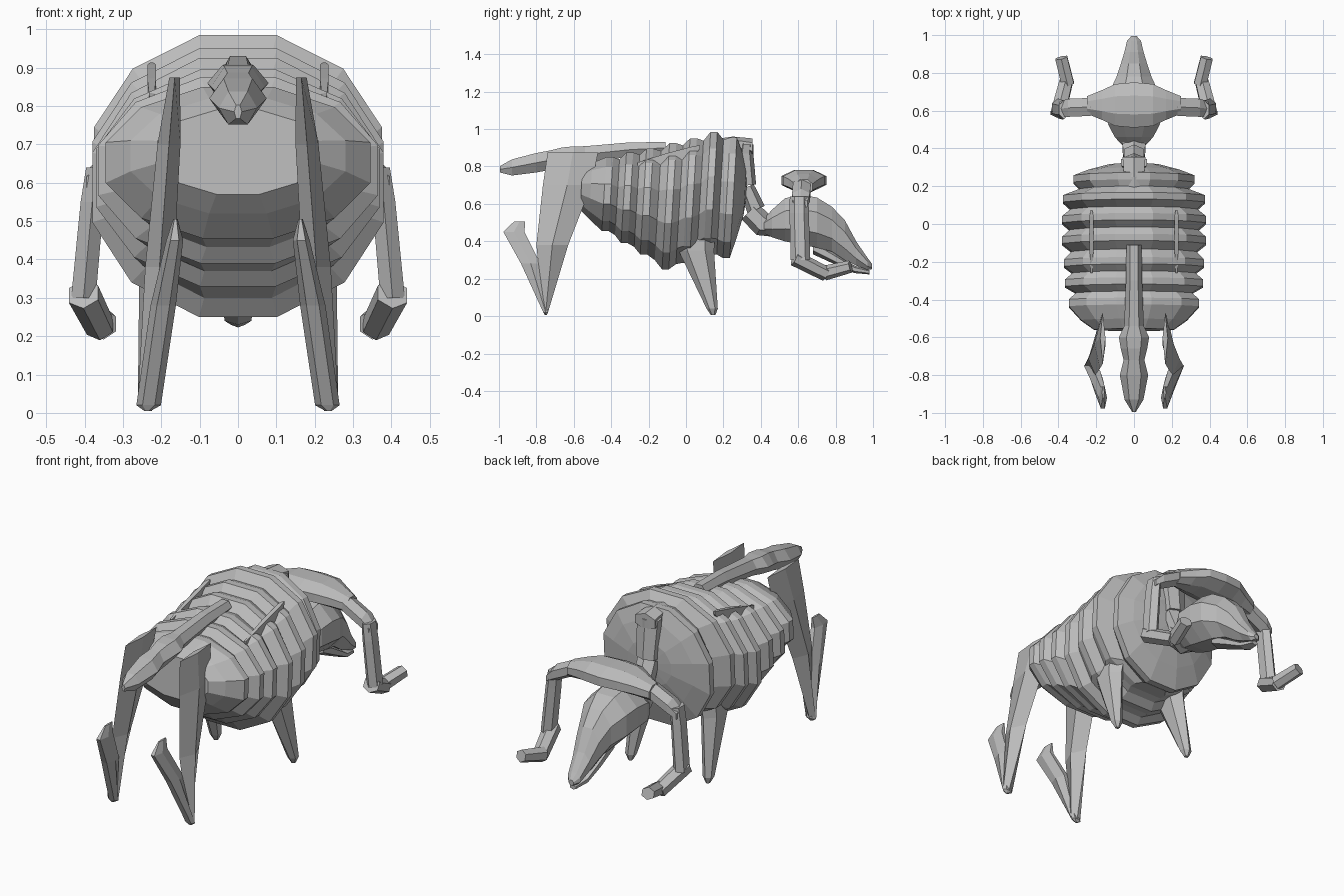
import bpy
from math import sin, cos, pi
from mathutils import Vector

cube = bpy.data.objects.get("Cube")
if cube:
    bpy.data.objects.remove(cube)

grey = bpy.data.materials.new("stone_grey")
grey.use_nodes = True
GREY = (0.5, 0.5, 0.5, 1)
grey.diffuse_color = GREY
grey.node_tree.nodes["Principled BSDF"].inputs["Base Color"].default_value = GREY

AXES = {"X": ((0, 1, 0), (0, 0, 1)), "Y": ((1, 0, 0), (0, 0, 1)), "Z": ((1, 0, 0), (0, 1, 0))}


def loft(name, stations, sides=6, axis=None, shear=0.0, phase=0.5):
    """Skin rings given as (x, y, z, radius_a, radius_b); without an axis they follow the path."""
    pts = [Vector(s[:3]) for s in stations]
    verts, faces = [], []
    for i, s in enumerate(stations):
        if axis:
            a, b = map(Vector, AXES[axis])
        else:
            t = (pts[min(i + 1, len(pts) - 1)] - pts[max(i - 1, 0)]).normalized()
            b = t.cross(Vector((1, 0, 0))).normalized()
            a = b.cross(t).normalized()
        for k in range(sides):
            ang = 2 * pi * (k + phase) / sides
            off = a * s[3] * cos(ang) + b * s[4] * sin(ang)
            off.y += shear * off.z
            verts.append(pts[i] + off)
    for i in range(len(stations) - 1):
        for k in range(sides):
            n = (k + 1) % sides
            faces.append((i * sides + k, i * sides + n, (i + 1) * sides + n, (i + 1) * sides + k))
    faces.append(tuple(range(sides)))
    faces.append(tuple(range(len(verts) - sides, len(verts))))
    mesh = bpy.data.meshes.new(name)
    mesh.from_pydata(verts, [], faces)
    mesh.materials.append(grey)
    obj = bpy.data.objects.new(name, mesh)
    bpy.context.collection.objects.link(obj)
    bpy.context.view_layer.objects.active = obj
    obj.select_set(True)
    bpy.ops.object.mode_set(mode="EDIT")
    bpy.ops.mesh.select_all(action="SELECT")
    bpy.ops.mesh.normals_make_consistent(inside=False)
    bpy.ops.object.mode_set(mode="OBJECT")
    obj.select_set(False)


def pair(name, stations, **kw):
    """Same part on both sides."""
    loft("left_" + name, stations, **kw)
    loft("right_" + name, [(-s[0],) + tuple(s[1:]) for s in stations], **kw)


def ring(y, half_width, top, bottom):
    k = cos(pi / 12)
    return (0, y, (top + bottom) / 2, half_width / k, (top - bottom) / 2 / k)


# Ridged barrel body: flat bands with grooves that are deep at the flanks, shallow above and below
ridges = [(-.42, .345, .85, .455), (-.315, .365, .875, .39), (-.21, .37, .895, .33),
          (-.09, .38, .925, .25), (.02, .38, .95, .285), (.13, .375, .985, .33),
          (.235, .32, .955, .31)]
body = [ring(-.56, .21, .79, .57), ring(-.51, .28, .82, .52)]
for i, (y, w, top, bottom) in enumerate(ridges):
    body += [ring(y - .018, w, top, bottom), ring(y + .018, w, top, bottom)]
    if i < len(ridges) - 1:
        after = ridges[i + 1]
        body.append(ring((y + after[0]) / 2, min(w, after[1]) * .89,
                         min(top, after[2]) - .012, (bottom + after[3]) / 2 + .01))
body += [ring(.285, .24, .88, .42), ring(.315, .13, .78, .54), ring(.325, .01, .67, .65)]
loft("body", body, sides=12, axis="Y", shear=.06)

# Tail running along the back
loft("tail", [(0, -.11, .9, .04, .035), (0, -.3, .89, .043, .045), (0, -.54, .865, .052, .05),
              (0, -.6, .86, .08, .055), (0, -.66, .85, .07, .06), (0, -.72, .835, .055, .06),
              (0, -.8, .82, .075, .06), (0, -.93, .795, .05, .05), (0, -.995, .785, .01, .02)],
     axis="Y", phase=0)

# Segmented neck that hooks over the body and down to the head
loft("neck_root", [(0, .18, .92, .06, .03), (0, .25, .925, .06, .035), (0, .355, .905, .07, .045)], axis="Y")
loft("upper_neck", [(0, .325, .92, .08, .035), (0, .32, .87, .07, .04), (0, .335, .7, .06, .04)])
loft("middle_neck", [(0, .325, .69, .06, .04), (0, .375, .57, .06, .05)])
loft("lower_neck", [(0, .34, .56, .065, .06), (0, .41, .49, .07, .065), (0, .46, .49, .075, .065)])

# Head with a long drooping snout, and a slim jaw
loft("head", [(0, .41, .48, .06, .035), (0, .46, .495, .11, .08), (0, .53, .515, .15, .125),
              (0, .62, .515, .15, .145), (0, .7, .5, .14, .145), (0, .78, .465, .10, .13),
              (0, .85, .405, .075, .115), (0, .91, .335, .055, .07), (0, .97, .28, .04, .035),
              (0, .995, .265, .015, .015)], sides=8, axis="Y")
loft("jaw", [(0, .68, .37, .05, .04), (0, .8, .305, .05, .03), (0, .9, .25, .04, .02),
             (0, .98, .235, .02, .012)], axis="Y")

# Broad shoulder yoke
half = [(.1, .725, .12, .06), (.17, .71, .085, .055), (.25, .69, .05, .045)]
yoke = [(-x, .63, z, a, b) for x, z, a, b in reversed(half)]
yoke += [(0, .63, .725, .13, .062)] + [(x, .63, z, a, b) for x, z, a, b in half]
loft("shoulder_yoke", yoke, sides=8, axis="X")

# Arms
pair("shoulder", [(.23, .62, .695, .055, .045), (.35, .615, .635, .055, .045),
                  (.395, .61, .6, .045, .03)], axis="X")
pair("upper_arm", [(.37, .605, .64, .03, .05), (.38, .605, .55, .035, .052),
                   (.403, .612, .3, .037, .052)], axis="Z")
pair("forearm", [(.403, .58, .31, .045, .042), (.36, .75, .225, .04, .04)])
pair("hand", [(.35, .74, .23, .038, .04), (.385, .88, .265, .037, .033)])

# Short tapering front legs
pair("front_leg", [(.2, .05, .42, .06, .105), (.21, .055, .35, .055, .095),
                   (.235, .14, .04, .03, .03), (.235, .145, .005, .012, .012)], axis="Z")

# Bladed hind legs: wide thigh and a back-swept shin meeting at a point
pair("hind_thigh", [(.165, -.605, .875, .014, .135), (.18, -.635, .7, .03, .13),
                    (.205, -.715, .38, .037, .085), (.232, -.75, .02, .03, .012)],
     sides=4, axis="Z", phase=0)
pair("hind_shin", [(.163, -.89, .505, .006, .035), (.165, -.92, .45, .022, .065),
                   (.195, -.83, .28, .033, .06), (.233, -.75, .02, .032, .015),
                   (.236, -.75, .005, .008, .005)], axis="Z", phase=0)

# Thin fins on the back
pair("back_fin", [(.225, -.26, .80, .008, .03), (.225, -.1, .84, .016, .045),
                  (.225, .04, .88, .016, .04), (.225, .075, .905, .006, .012)], sides=4, axis="Y")
